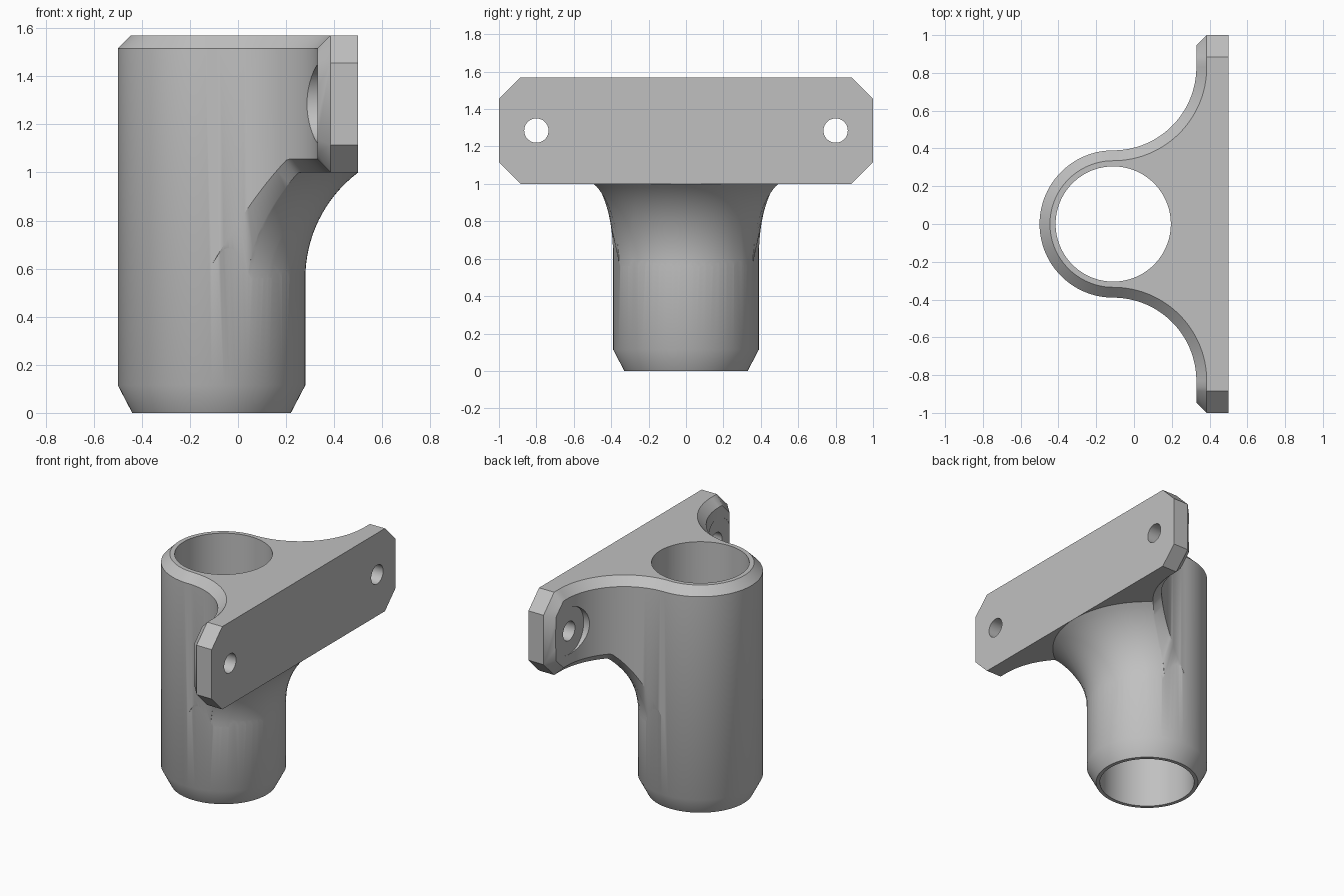
import bpy, bmesh, math
from mathutils import Vector, Matrix

cube = bpy.data.objects.get("Cube")
if cube:
    bpy.data.objects.remove(cube, do_unlink=True)

AXIS = -0.11                  # tube centre in x
TUBE_R, BORE_R = 0.39, 0.305
TOP, SHELF, BLEND = 1.57, 1.0, 0.56
BACK, FACE = 0.33, 0.5        # flange rear and mounting face in x
SWEEP = BACK - AXIS           # radius of the side sweep
CH = 0.055                    # edge chamfer
CORNER = 0.885                # where the flange corner cut starts in y
FILLET = 0.55
REACH = 0.61                  # radius where the blend meets the shelf

grey = bpy.data.materials.new("plain grey")
grey.use_nodes = True
colour = (0.53, 0.53, 0.53, 1)
grey.diffuse_color = colour
for node in grey.node_tree.nodes:
    if node.type == 'BSDF_PRINCIPLED':
        node.inputs["Base Color"].default_value = colour


def make_object(name, bm):
    bmesh.ops.recalc_face_normals(bm, faces=bm.faces)
    mesh = bpy.data.meshes.new(name)
    bm.to_mesh(mesh)
    bm.free()
    mesh.materials.append(grey)
    ob = bpy.data.objects.new(name, mesh)
    bpy.context.collection.objects.link(ob)
    return ob


def turned(name, profile, matrix, segments=96):
    """Closed solid from (radius, height) pairs."""
    bm = bmesh.new()
    rings = []
    for r, h in profile:
        rings.append([bm.verts.new((r * math.cos(a), r * math.sin(a), h))
                      for a in (math.tau * i / segments for i in range(segments))])
    for low, high in zip(rings, rings[1:]):
        for i in range(segments):
            k = (i + 1) % segments
            bm.faces.new((low[i], low[k], high[k], high[i]))
    bm.faces.new(rings[0])
    bm.faces.new(rings[-1])
    bm.transform(matrix)
    return make_object(name, bm)


def combine(target, other, operation):
    mod = target.modifiers.new(operation, 'BOOLEAN')
    mod.operation = operation
    mod.solver = 'EXACT'
    mod.object = other
    bpy.ops.object.select_all(action='DESELECT')
    bpy.context.view_layer.objects.active = target
    target.select_set(True)
    bpy.ops.object.modifier_apply(modifier=mod.name)
    bpy.data.objects.remove(other, do_unlink=True)


def under(x, y):
    """Height of the blend from the tube to the flange underside."""
    r = math.hypot(x - AXIS, y)
    if r <= TUBE_R:
        return BLEND
    rise = math.sqrt(max(0, FILLET ** 2 - max(0, TUBE_R + FILLET - r) ** 2))
    return min(SHELF, BLEND + rise)


def along(q, s, r):
    """Point on the line q to s at distance r from the tube axis."""
    o, d = q - Vector((AXIS, 0)), s - q
    a, b, c = d.dot(d), o.dot(d), o.dot(o) - r * r
    disc = b * b - a * c
    t = (-b + math.sqrt(disc)) / a if disc > 0 else 0
    return q + d * min(1, max(0, t))


# Plan rows of the flange: wall point, chamfer point, mounting face point
rows = []
for i in range(8):
    f = i / 8
    q = Vector((AXIS, f * (TUBE_R - CH)))
    rows.append((q, q, Vector((FACE, 0.25 * f)), 0))
centre = Vector((AXIS, TUBE_R + SWEEP))
STEPS = 40
for i in range(STEPS + 1):
    f = i / STEPS
    a = f * math.pi / 2
    n = Vector((math.sin(a), -math.cos(a)))
    s = Vector((FACE, 0.25 + f * (centre.y - 0.25)))
    rows.append((centre + n * SWEEP, centre + n * (SWEEP + CH), s, CH))
for y in (CORNER - 0.414 * CH, CORNER):
    rows.append((Vector((BACK, y)), Vector((BACK + CH, y)), Vector((FACE, y)), CH))
rows.append((Vector((BACK, 1 - CH)), Vector((BACK + CH, 1)), Vector((FACE, 1)), CH))

# Flange: matching upper and lower skins joined around the rim
bm = bmesh.new()
LEVELS = 16
upper, lower = [], []
for p, q, s, k in rows:
    line = [(p, k), (q, 0)]
    for j in range(LEVELS + 1):
        r = TUBE_R + (REACH - TUBE_R) * (j / LEVELS) ** 2
        line.append((along(q, s, r), 0))
    line.append((s, 0))
    up, low = [], []
    for pt, c in line:
        cut = max(c, pt.y - CORNER + 1.414 * c)
        up.append(bm.verts.new((pt.x, pt.y, TOP - cut)))
        low.append(bm.verts.new((pt.x, pt.y, under(pt.x, pt.y) + cut)))
    upper.append(up)
    lower.append(low)
cols = len(upper[0])
for i in range(len(rows) - 1):
    for skin in (upper, lower):
        for j in range(cols - 1):
            bm.faces.new((skin[i][j], skin[i][j + 1], skin[i + 1][j + 1], skin[i + 1][j]))
    for j in (0, cols - 1):
        bm.faces.new((upper[i][j], upper[i + 1][j], lower[i + 1][j], lower[i][j]))
for j in range(cols - 1):
    bm.faces.new((upper[-1][j], upper[-1][j + 1], lower[-1][j + 1], lower[-1][j]))
bmesh.ops.remove_doubles(bm, verts=bm.verts, dist=1e-5)

# Mirror the flange across the middle
copy = bmesh.ops.duplicate(bm, geom=bm.verts[:] + bm.edges[:] + bm.faces[:])["geom"]
for v in copy:
    if isinstance(v, bmesh.types.BMVert):
        v.co.y = -v.co.y
bmesh.ops.remove_doubles(bm, verts=bm.verts, dist=1e-5)
flange = make_object("flange", bm)

# Tube body with chamfered ends
place = Matrix.Translation((AXIS, 0, 0))
body = turned("tube_bracket", [(0.33, 0), (TUBE_R, 0.115), (TUBE_R, TOP - CH),
                               (TUBE_R - CH, TOP)], place)
combine(body, flange, 'UNION')

# Bore, bolt holes and their spot faces
combine(body, turned("bore", [(BORE_R, -0.2), (BORE_R, 1.8)], place), 'DIFFERENCE')
for side in (1, -1):
    turn = Matrix.Translation((0, side * 0.8, 1.285)) @ Matrix.Rotation(math.pi / 2, 4, 'Y')
    combine(body, turned("spot_face", [(0.16, 0.05), (0.16, BACK + 0.001)], turn, 64), 'DIFFERENCE')
    combine(body, turned("bolt_hole", [(0.065, 0.2), (0.065, 0.7)], turn, 48), 'DIFFERENCE')

bpy.ops.object.select_all(action='DESELECT')
body.select_set(True)
bpy.context.view_layer.objects.active = body
bpy.ops.object.shade_smooth_by_angle(angle=math.radians(32))
